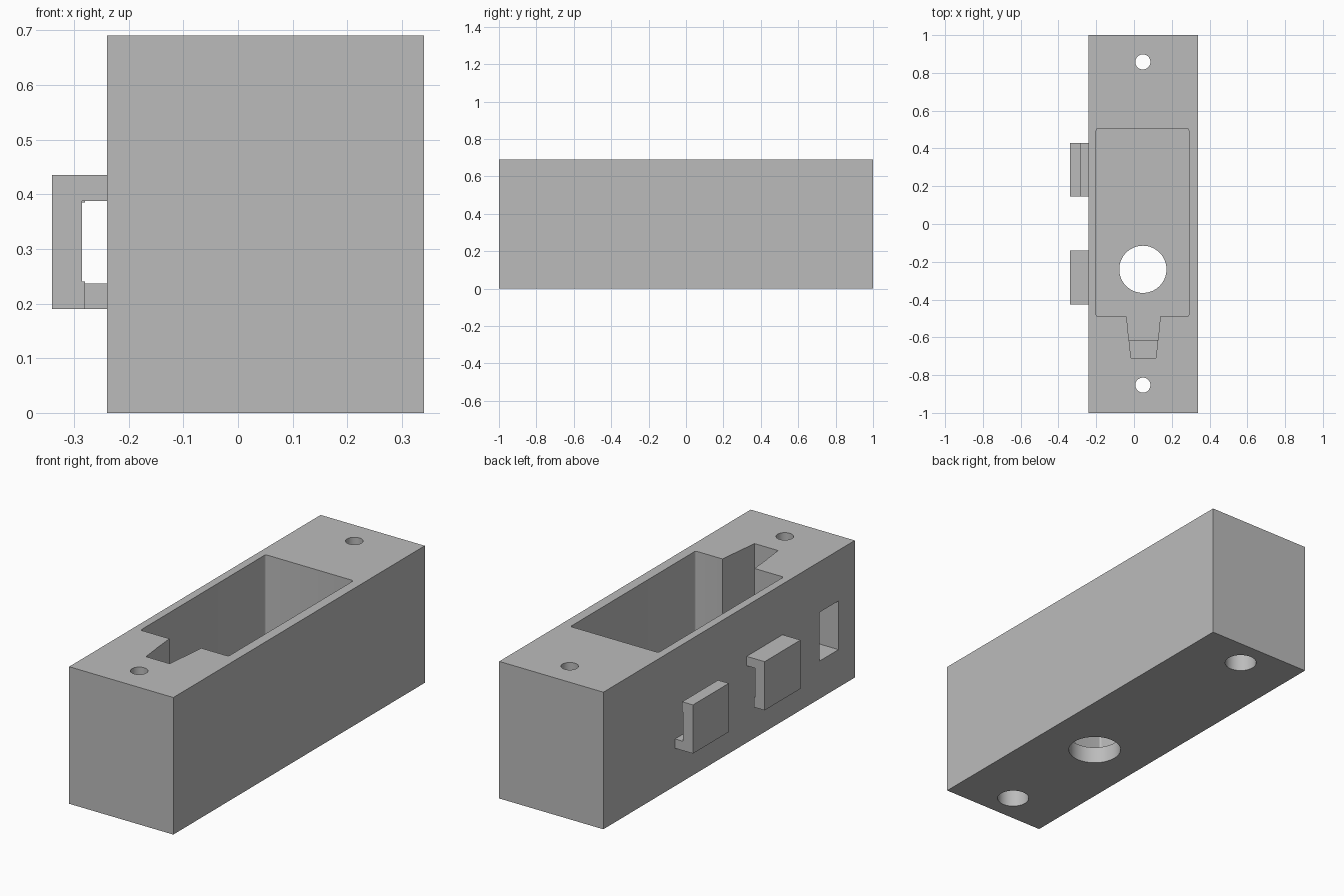
import bpy, bmesh
from mathutils import Vector

cube = bpy.data.objects.get("Cube")
if cube:
    bpy.data.objects.remove(cube)

grey = bpy.data.materials.new("plain grey")
grey.use_nodes = True
grey.diffuse_color = (0.5, 0.5, 0.5, 1)
grey.node_tree.nodes["Principled BSDF"].inputs["Base Color"].default_value = grey.diffuse_color

HEIGHT, FLOOR, ABOVE = 0.69, 0.085, 0.8


def prism(name, points, axis, low, high):
    """Extrude a closed outline along z (points are x, y) or y (points are x, z)."""
    def place(p, d):
        return Vector((p[0], p[1], d)) if axis == "z" else Vector((p[0], d, p[1]))
    bm = bmesh.new()
    face = bm.faces.new([bm.verts.new(place(p, low)) for p in points])
    result = bmesh.ops.extrude_face_region(bm, geom=[face])
    moved = [v for v in result["geom"] if isinstance(v, bmesh.types.BMVert)]
    bmesh.ops.translate(bm, verts=moved, vec=place((0, 0), high - low))
    bmesh.ops.recalc_face_normals(bm, faces=bm.faces)
    mesh = bpy.data.meshes.new(name)
    bm.to_mesh(mesh)
    bm.free()
    obj = bpy.data.objects.new(name, mesh)
    bpy.context.collection.objects.link(obj)
    mesh.materials.append(grey)
    return obj


def box(name, x, y, z):
    outline = [(x[0], y[0]), (x[1], y[0]), (x[1], y[1]), (x[0], y[1])]
    return prism(name, outline, "z", *z)


def cylinder(name, x, y, radius, low, high):
    bpy.ops.mesh.primitive_cylinder_add(vertices=64, radius=radius, depth=high - low,
                                        location=(x, y, (low + high) / 2))
    obj = bpy.context.object
    obj.name = name
    obj.data.materials.append(grey)
    return obj


def apply_modifiers(obj):
    bpy.ops.object.select_all(action="DESELECT")
    obj.select_set(True)
    bpy.context.view_layer.objects.active = obj
    for mod in list(obj.modifiers):
        bpy.ops.object.modifier_apply(modifier=mod.name)


def cut(obj, cutter):
    mod = obj.modifiers.new("cut", "BOOLEAN")
    mod.operation, mod.solver, mod.object = "DIFFERENCE", "EXACT", cutter
    apply_modifiers(obj)
    bpy.data.objects.remove(cutter)


housing = box("housing", (-0.24, 0.34), (-1, 1), (0, HEIGHT))

# Open pocket with slightly rounded upright corners
pocket = box("pocket_cutter", (-0.2, 0.29), (-0.49, 0.505), (FLOOR, ABOVE))
bm = bmesh.new()
bm.from_mesh(pocket.data)
upright = [e for e in bm.edges if abs(e.verts[0].co.z - e.verts[1].co.z) > 0.1]
bmesh.ops.bevel(bm, geom=upright, offset=0.01, segments=4, profile=0.5, affect="EDGES")
bm.to_mesh(pocket.data)
bm.free()
cut(housing, pocket)

# Tapered cable notch, deep next to the pocket and stepped up at its end
cut(housing, prism("deep_notch_cutter",
                   [(-0.04, -0.48), (-0.027, -0.615), (0.127, -0.615), (0.14, -0.48)],
                   "z", FLOOR, ABOVE))
cut(housing, prism("end_notch_cutter",
                   [(-0.04, -0.48), (-0.016, -0.71), (0.116, -0.71), (0.14, -0.48)],
                   "z", 0.3, ABOVE))

# Cable hole, screw holes and their counterbores
cut(housing, cylinder("cable_hole_cutter", 0.047, -0.24, 0.125, -0.1, 0.3))
for y in (-0.853, 0.858):
    cut(housing, cylinder("screw_hole_cutter", 0.047, y, 0.04, -0.1, ABOVE))
    cut(housing, cylinder("counterbore_cutter", 0.047, y, 0.075, -0.1, 0.15))

# Blind slot in the side wall
cut(housing, box("side_slot_cutter", (-0.3, -0.12), (-0.87, -0.72), (0.19, 0.435)))

apply_modifiers(housing)
bpy.ops.object.shade_smooth_by_angle()

# Side hooks: one hangs from an upper arm, the other stands on a lower arm
OUT, INNER, LIP, WALL = -0.34, -0.285, -0.28, -0.24
BOTTOM, LOW, HIGH, TOP = 0.19, 0.24, 0.388, 0.435
hook = [(OUT, BOTTOM), (LIP, BOTTOM), (LIP, LOW), (INNER, LOW),
        (INNER, HIGH), (WALL, HIGH), (WALL, TOP), (OUT, TOP)]
flipped = [(x, BOTTOM + TOP - z) for x, z in hook]
prism("front_hook", hook, "y", -0.425, -0.14)
prism("back_hook", flipped, "y", 0.145, 0.43)
